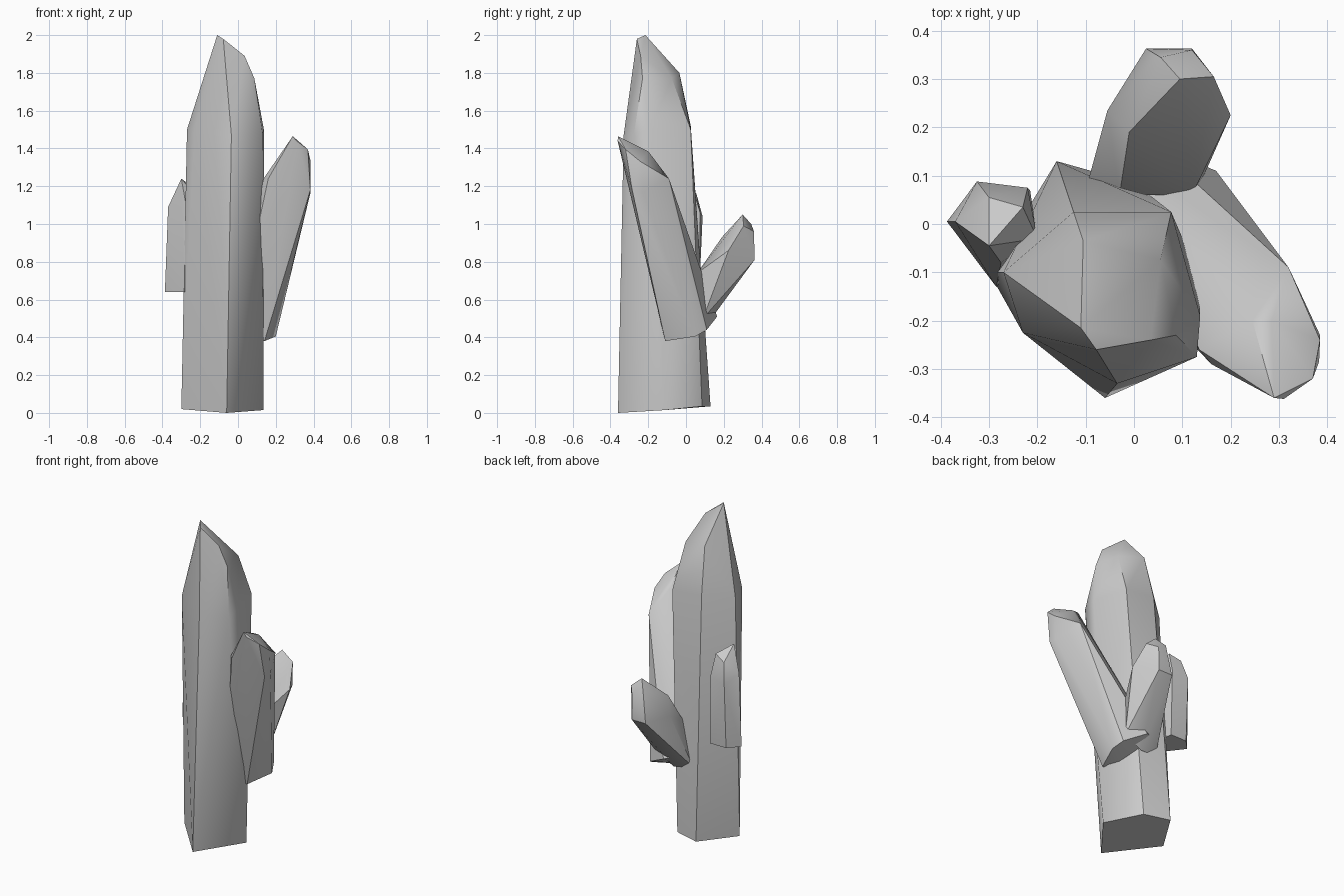
import bpy, bmesh, math


def crystal(name, base, shoulder, tip):
    """Faceted crystal: convex skin around a base ring, a shoulder ring and tip points."""
    bm = bmesh.new()
    for p in base + shoulder + tip:
        bm.verts.new(p)
    hull = bmesh.ops.convex_hull(bm, input=bm.verts[:])
    loose = {g for g in hull["geom_interior"] + hull["geom_unused"]
             if isinstance(g, bmesh.types.BMVert) and g.is_valid}
    bmesh.ops.delete(bm, geom=list(loose), context='VERTS')
    # merge near-flat triangles into clean facets
    bmesh.ops.dissolve_limit(bm, angle_limit=0.05, verts=bm.verts[:], edges=bm.edges[:])
    bmesh.ops.recalc_face_normals(bm, faces=bm.faces[:])
    mesh = bpy.data.meshes.new(name)
    bm.to_mesh(mesh)
    bm.free()
    ob = bpy.data.objects.new(name, mesh)
    bpy.context.collection.objects.link(ob)
    # soft shading across shallow facets, hard crystal edges
    bpy.ops.object.select_all(action='DESELECT')
    ob.select_set(True)
    bpy.context.view_layer.objects.active = ob
    bpy.ops.object.shade_smooth_by_angle(angle=math.radians(35))
    return ob


# Tall five-sided main crystal with a slanted tip
crystal("main_crystal",
        base=[(-.06, -.36, 0), (.135, -.11, .015), (0, .085, .035),
              (-.16, .13, .035), (-.30, -.10, .02)],
        shoulder=[(-.035, -.33, 1.47), (.13, -.275, 1.48), (.137, -.19, 1.5),
                  (.077, .025, 1.5), (-.125, .025, 1.52),
                  (-.27, -.10, 1.5), (-.23, -.225, 1.5)],
        tip=[(-.11, -.215, 2), (-.078, -.26, 1.98), (.035, -.24, 1.89),
             (.087, -.23, 1.77), (.055, -.075, 1.77), (-.105, -.035, 1.8)])

# Right crystal, leaning forward and out
crystal("right_crystal",
        base=[(-.02, -.1, .39), (.14, -.11, .38), (.20, .05, .405),
              (.17, .11, .44), (.04, .165, .51), (-.02, .13, .53)],
        shoulder=[(.135, -.26, 1.24), (.16, -.29, 1.24), (.245, -.2, 1.385),
                  (.32, -.09, 1.24), (.385, -.23, 1.17), (.383, -.285, 1.18)],
        tip=[(.29, -.36, 1.465), (.31, -.362, 1.44), (.37, -.32, 1.395),
             (.385, -.24, 1.33), (.285, -.2, 1.385)])

# Short back crystal, leaning backwards
crystal("back_crystal",
        base=[(-.1, .07, .46), (-.03, .06, .72), (.12, .06, .74),
              (.14, .09, .5), (.02, .09, .44)],
        shoulder=[(-.01, .19, .93), (-.055, .235, .83), (.025, .363, .81),
                  (.12, .363, .81), (.2, .225, .86)],
        tip=[(.095, .3, 1.05), (.055, .345, 1.0), (.12, .36, .96), (.165, .305, .99)])

# Small upright left crystal
crystal("left_crystal",
        base=[(-.387, .005, .64), (-.325, .07, .64), (-.215, .07, .64),
              (-.2, -.05, .64), (-.285, -.13, .64)],
        shoulder=[(-.37, .005, 1.09), (-.325, .088, 1.04), (-.22, .075, 1.06),
                  (-.2, -.03, 1.12), (-.275, -.08, 1.1)],
        tip=[(-.3, .055, 1.16), (-.3, -.045, 1.24), (-.23, .035, 1.19)])
